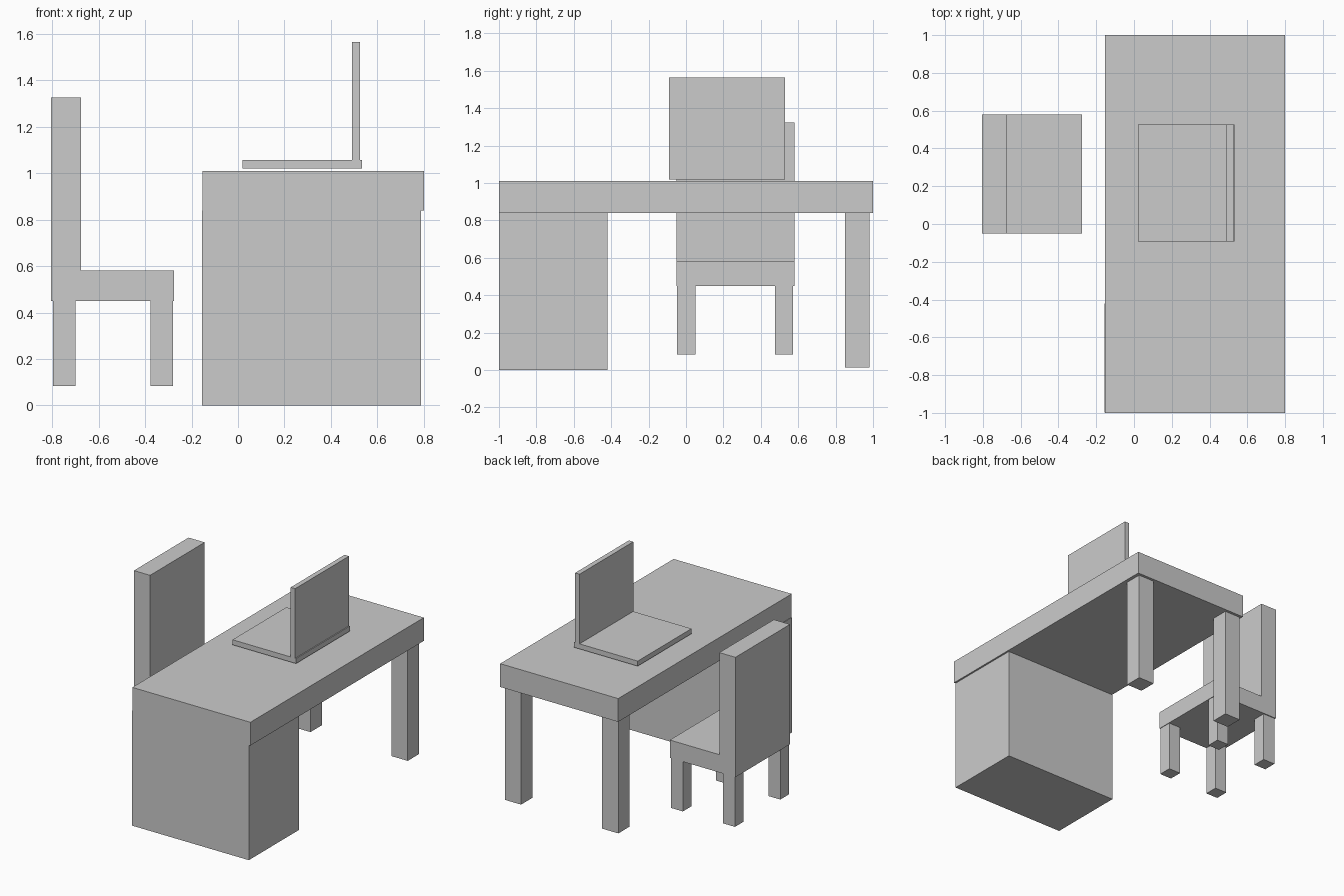
import bpy
import bmesh

if "Cube" in bpy.data.objects:
    bpy.data.objects.remove(bpy.data.objects["Cube"])


def extrude_y(name, profile, y0, y1):
    """Extrude a closed (x, z) outline from y0 to y1."""
    bm = bmesh.new()
    face = bm.faces.new([bm.verts.new((x, y0, z)) for x, z in profile])
    result = bmesh.ops.extrude_face_region(bm, geom=[face])
    moved = [v for v in result["geom"] if isinstance(v, bmesh.types.BMVert)]
    bmesh.ops.translate(bm, verts=moved, vec=(0, y1 - y0, 0))
    bmesh.ops.recalc_face_normals(bm, faces=bm.faces)
    mesh = bpy.data.meshes.new(name)
    bm.to_mesh(mesh)
    bm.free()
    obj = bpy.data.objects.new(name, mesh)
    bpy.context.collection.objects.link(obj)
    return obj


def box(name, x0, x1, y0, y1, z0, z1):
    return extrude_y(name, [(x0, z0), (x1, z0), (x1, z1), (x0, z1)], y0, y1)


# Desk: top slab, solid cabinet at one end, two legs at the other
box("desk_top", -0.153, 0.80, -1.0, 1.0, 0.84, 1.01)
box("desk_cabinet", -0.156, 0.787, -0.999, -0.42, 0.0, 0.84)
for side, x in (("front", -0.14), ("rear", 0.645)):
    box(f"desk_leg_{side}", x, x + 0.13, 0.85, 0.98, 0.015, 0.84)

# Chair: seat and backrest as one L-shaped body, four legs
extrude_y("chair_body", [(-0.805, 0.45), (-0.275, 0.45), (-0.275, 0.58),
                         (-0.675, 0.58), (-0.675, 1.325), (-0.805, 1.325)],
          -0.05, 0.58)
for side, x in (("rear", -0.797), ("front", -0.376)):
    for hand, y in (("right", -0.047), ("left", 0.475)):
        box(f"chair_leg_{side}_{hand}", x, x + 0.097, y, y + 0.098, 0.083, 0.45)

# Laptop: flat keyboard base and upright screen
box("laptop_base", 0.02, 0.533, -0.092, 0.528, 1.02, 1.057)
box("laptop_screen", 0.49, 0.526, -0.092, 0.528, 1.057, 1.565)
